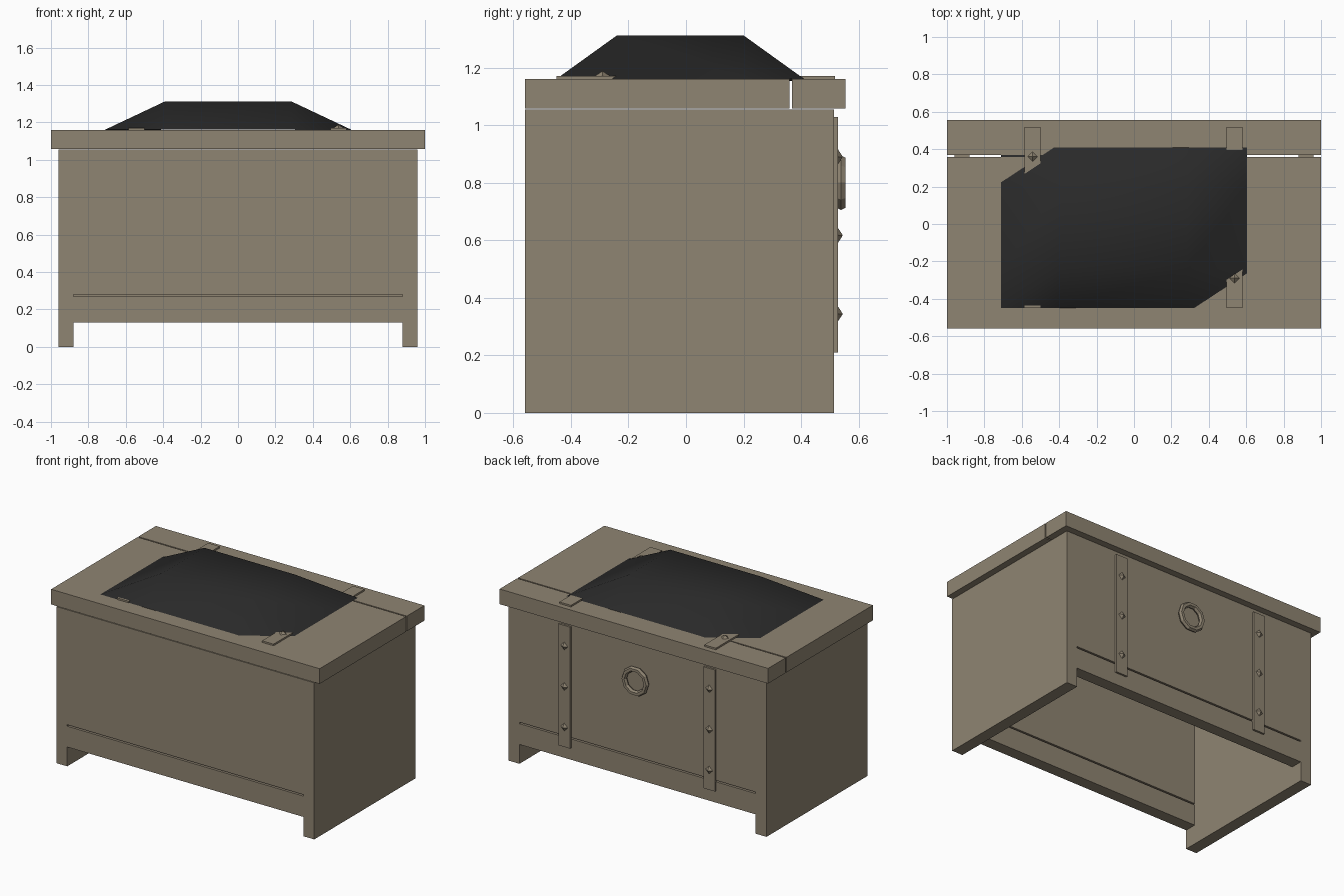
import bpy
import bmesh
from math import pi
from mathutils import Matrix

default = bpy.data.objects.get("Cube")
if default:
    bpy.data.objects.remove(default)


def material(name, rgb):
    mat = bpy.data.materials.new(name)
    mat.use_nodes = True
    mat.diffuse_color = (*rgb, 1)
    mat.node_tree.nodes["Principled BSDF"].inputs["Base Color"].default_value = (*rgb, 1)
    return mat


wood = material("weathered brown", (0.275, 0.232, 0.168))
black = material("charcoal black", (0.022, 0.022, 0.022))


def finish(name, bm, mat):
    bmesh.ops.recalc_face_normals(bm, faces=bm.faces)
    mesh = bpy.data.meshes.new(name)
    bm.to_mesh(mesh)
    bm.free()
    mesh.materials.append(mat)
    obj = bpy.data.objects.new(name, mesh)
    bpy.context.collection.objects.link(obj)
    return obj


def box(name, x, y, z):
    """Box from (min, max) pairs on each axis."""
    bm = bmesh.new()
    bmesh.ops.create_cube(bm, size=1)
    for v in bm.verts:
        for i, (lo, hi) in enumerate((x, y, z)):
            v.co[i] = lo if v.co[i] < 0 else hi
    return finish(name, bm, wood)


def rivet(name, place, turn):
    """Four-sided pointed stud."""
    bm = bmesh.new()
    bmesh.ops.create_cone(bm, cap_ends=True, segments=4, radius1=0.028, radius2=0,
                          depth=0.018, matrix=Matrix.Translation((0, 0, 0.009)))
    bm.transform(Matrix.Translation(place) @ turn)
    return finish(name, bm, wood)


FRONT, BACK, WALL = -0.56, 0.515, 0.08
HALF, INNER, TOP = 0.96, 0.88, 1.054

# End walls run to the ground and form the feet
for side, s in (("left", 1), ("right", -1)):
    box(f"{side}_end_wall", sorted((s * INNER, s * HALF)), (FRONT, BACK), (0, TOP))

# Long walls: apron board, upper board and a recessed core in the slot between
for side, y in (("front", (FRONT, FRONT + WALL)), ("back", (BACK - WALL, BACK))):
    span = (-INNER, INNER)
    box(f"{side}_apron", span, y, (0.13, 0.27))
    box(f"{side}_slot_core", span, (y[0] + 0.025, y[1] - 0.025), (0.268, 0.282))
    box(f"{side}_upper_board", span, y, (0.28, TOP))

# Lid in two planks with a narrow joint
box("lid_front", (-1, 1), (FRONT, 0.359), (1.058, 1.16))
box("lid_back", (-1, 1), (0.368, 0.555), (1.058, 1.16))

# Studded straps over the lid and down the back
to_back = Matrix.Rotation(-pi / 2, 4, "X")
for side, x in (("left", 0.537), ("right", -0.542)):
    width = (x - 0.043, x + 0.043)
    box(f"{side}_lid_strap", width, (-0.45, 0.518), (1.158, 1.171))
    box(f"{side}_back_strap", width, (BACK - 0.002, 0.528), (0.21, 1.028))
    for i in range(3):
        rivet(f"{side}_lid_rivet_{i}", (x, 0.36 - 0.325 * i, 1.17), Matrix())
        rivet(f"{side}_back_rivet_{i}", (x, 0.527, 0.89 - 0.273 * i), to_back)

# Pull ring on the back
bpy.ops.mesh.primitive_torus_add(major_segments=10, minor_segments=6, major_radius=0.082,
                                 minor_radius=0.018, location=(0, 0.539, 0.8),
                                 rotation=(pi / 2, 0, 0))
ring = bpy.context.object
ring.name = "pull_ring"
ring.data.materials.append(wood)

# Draped cloth: raised centre, sloping sides, two corners tucked into the lid
xs = (-0.71, -0.39, 0.285, 0.605)
ys = (-0.45, -0.24, 0.2, 0.41)
bm = bmesh.new()
grid = []
for i, x in enumerate(xs):
    column = []
    for j, y in enumerate(ys):
        raised = i in (1, 2) and j in (1, 2)
        tucked = (i, j) in ((0, 3), (3, 0))
        column.append(bm.verts.new((x, y, 1.312 if raised else 1.152 if tucked else 1.161)))
    grid.append(column)
for i in range(3):
    for j in range(3):
        a, b = grid[i][j], grid[i + 1][j]
        c, d = grid[i + 1][j + 1], grid[i][j + 1]
        bm.faces.new((a, b, c))
        bm.faces.new((a, c, d))
cloth = finish("cloth", bm, black)
for poly in cloth.data.polygons:
    poly.use_smooth = True
